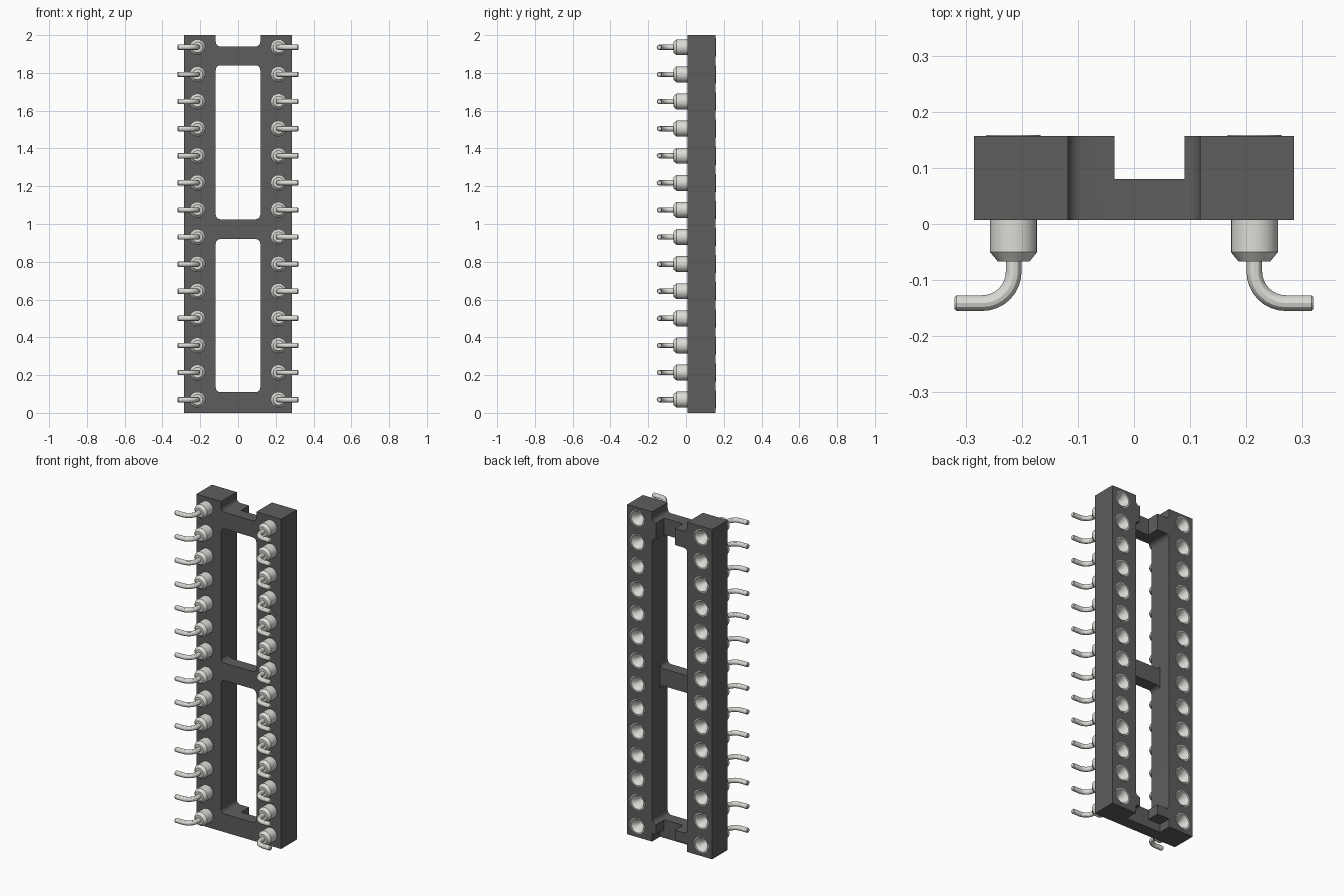
import bpy, bmesh, math
from mathutils import Matrix

if "Cube" in bpy.data.objects:
    bpy.data.objects.remove(bpy.data.objects["Cube"])

PITCH, FIRST, ROWS, PIN_X = 0.1435, 0.07, 14, 0.2145
BACK = 0.157


def material(name, rgb):
    m = bpy.data.materials.new(name)
    m.diffuse_color = (*rgb, 1)
    m.use_nodes = True
    m.node_tree.nodes["Principled BSDF"].inputs["Base Color"].default_value = m.diffuse_color
    return m


def add_object(name, bm):
    bmesh.ops.recalc_face_normals(bm, faces=bm.faces[:])
    me = bpy.data.meshes.new(name)
    bm.to_mesh(me)
    bm.free()
    ob = bpy.data.objects.new(name, me)
    bpy.context.collection.objects.link(ob)
    return ob


def box(name, x, y, z, radius=0):
    """Box from (min, max) ranges; radius rounds the edges running along y."""
    bm = bmesh.new()
    bmesh.ops.create_cube(bm, size=1)
    for v in bm.verts:
        for i, (lo, hi) in enumerate((x, y, z)):
            v.co[i] = lo if v.co[i] < 0 else hi
    if radius:
        edges = [e for e in bm.edges
                 if abs(e.verts[0].co.y - e.verts[1].co.y) > 1e-4]
        bmesh.ops.bevel(bm, geom=edges, offset=radius, segments=6,
                        profile=0.5, affect='EDGES')
    return add_object(name, bm)


def activate(ob):
    bpy.ops.object.select_all(action='DESELECT')
    ob.select_set(True)
    bpy.context.view_layer.objects.active = ob


def cut(target, cutter):
    activate(target)
    mod = target.modifiers.new("cut", 'BOOLEAN')
    mod.operation, mod.solver, mod.object = 'DIFFERENCE', 'EXACT', cutter
    bpy.ops.object.modifier_apply(modifier=mod.name)
    bpy.data.objects.remove(cutter)


# Socket body: a block with windows, end notch and recessed crossbars
body = box("socket_body", (-0.285, 0.285), (0.007, BACK), (0, 2))
W = (-0.118, 0.118)
THROUGH = (-0.1, 0.3)
for z in ((0.11, 0.92), (1.025, 1.84), (1.94, 2.2)):
    cut(body, box("window_cutter", W, THROUGH, z, 0.025))
RECESS = (0.08, 0.3)
cut(body, box("middle_bar_cutter", W, RECESS, (0.89, 1.055)))
cut(body, box("bottom_bar_cutter", W, RECESS, (-0.1, 0.05)))
for z in ((-0.1, 0.15), (1.8, 2.1)):
    cut(body, box("end_bar_cutter", (-0.035, 0.09), RECESS, z))

# Pin bores, all cut at once
bm = bmesh.new()
spots = [(s, FIRST + i * PITCH) for s in (1, -1) for i in range(ROWS)]
for s, z in spots:
    place = Matrix.Translation((s * PIN_X, 0.13, z)) @ Matrix.Rotation(math.pi / 2, 4, 'X')
    bmesh.ops.create_cone(bm, cap_ends=True, segments=24, radius1=0.044,
                          radius2=0.044, depth=0.16, matrix=place)
cut(body, add_object("bore_cutter", bm))
body.data.materials.clear()
body.data.materials.append(material("dark_plastic", (0.11, 0.11, 0.11)))
activate(body)
bpy.ops.object.shade_smooth_by_angle(angle=math.radians(30))

# Bent wire tail: straight out of the collar, quarter bend, straight foot
R, FOOT_Y, TIP = 0.056, -0.141, 0.32 - PIN_X
path = [(0, -0.05, 1)]
for i in range(9):
    a = math.pi / 2 * i / 8
    path.append((R - R * math.cos(a), FOOT_Y + R - R * math.sin(a), 1))
path += [(TIP - 0.004, FOOT_Y, 1), (TIP, FOOT_Y, 0.75)]
curve = bpy.data.curves.new("tail_path", 'CURVE')
curve.dimensions = '3D'
curve.bevel_depth, curve.bevel_resolution, curve.use_fill_caps = 0.014, 4, True
spline = curve.splines.new('POLY')
spline.points.add(len(path) - 1)
for p, (x, y, r) in zip(spline.points, path):
    p.co, p.radius = (x, y, 0, 1), r
tail = bpy.data.objects.new("tail_path", curve)
bpy.context.collection.objects.link(tail)
graph = bpy.context.evaluated_depsgraph_get()
tail_mesh = bpy.data.meshes.new_from_object(tail.evaluated_get(graph))
bpy.data.objects.remove(tail)

# Turned sleeve: collar, chamfer, flange, funnel and socket hole
profile = [(0, -0.067), (0.028, -0.067), (0.042, -0.05), (0.042, 0.1),
           (0.042, BACK), (0.048, BACK), (0.048, 0.159), (0.042, 0.159),
           (0.021, 0.12), (0.019, 0.05), (0, 0.05)]
bm = bmesh.new()
verts = [bm.verts.new((r, y, 0)) for r, y in profile]
edges = [bm.edges.new(pair) for pair in zip(verts, verts[1:])]
bmesh.ops.spin(bm, geom=verts + edges, cent=(0, 0, 0), axis=(0, 1, 0),
               angle=math.tau, steps=24)
bm.from_mesh(tail_mesh)
bmesh.ops.remove_doubles(bm, verts=bm.verts[:], dist=1e-5)
first = add_object("pin", bm)
first.data.materials.clear()
first.data.materials.append(material("pin_metal", (0.72, 0.72, 0.68)))
activate(first)
bpy.ops.object.shade_smooth_by_angle(angle=math.radians(30))

# Two rows of pins sharing one mesh; the left row is turned to face outward
pin_mesh = first.data
bpy.data.objects.remove(first)
for n, (s, z) in enumerate(spots):
    side = "right" if s > 0 else "left"
    pin = bpy.data.objects.new(f"{side}_pin_{n % ROWS + 1}", pin_mesh)
    pin.location = (s * PIN_X, 0, z)
    pin.rotation_euler.y = 0 if s > 0 else math.pi
    bpy.context.collection.objects.link(pin)
